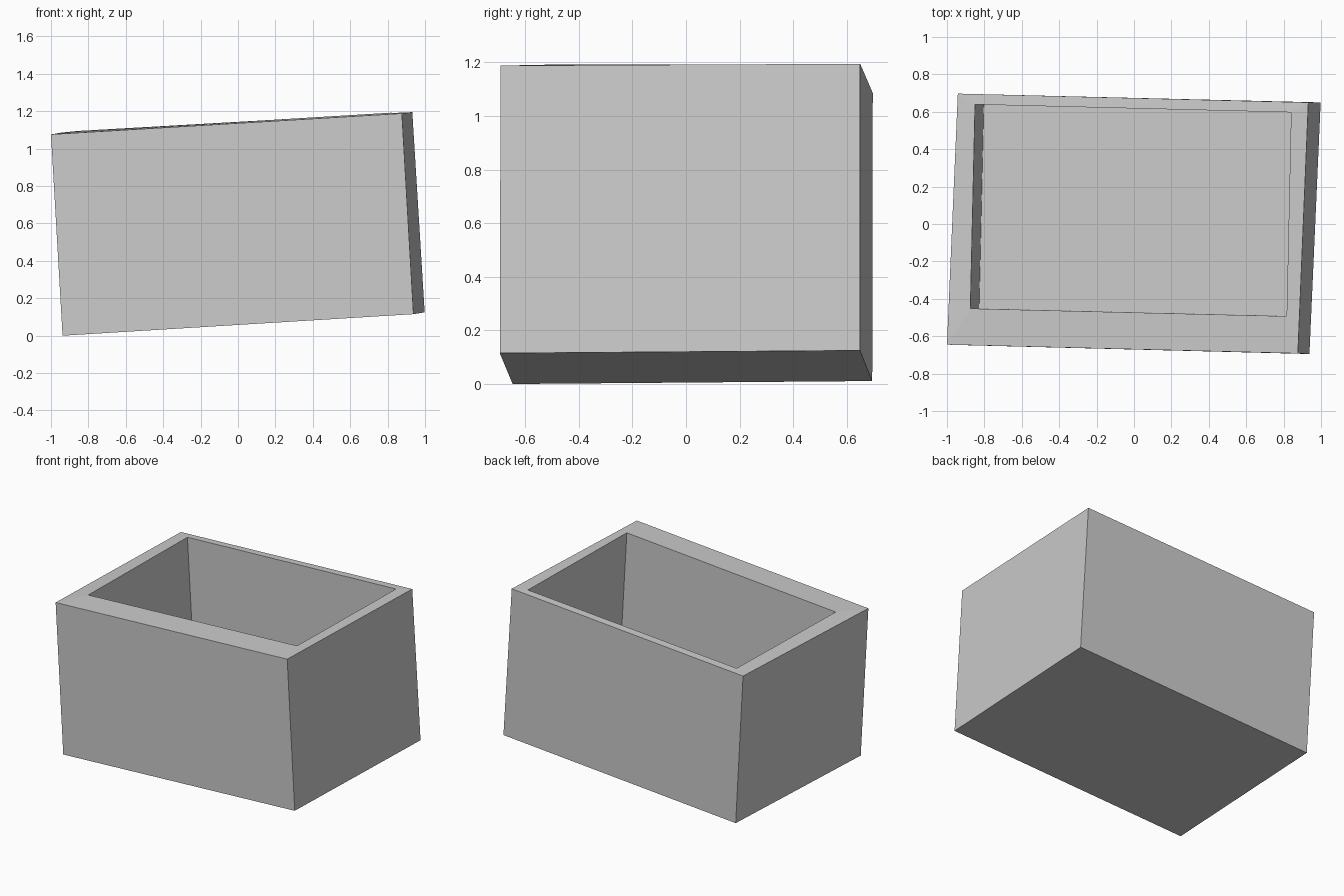
import bpy
import bmesh
from mathutils import Vector

cube = bpy.data.objects.get("Cube")
if cube:
    bpy.data.objects.remove(cube, do_unlink=True)

# Single plain grey
grey = bpy.data.materials.new("plain_grey")
grey.use_nodes = True
colour = (0.6, 0.6, 0.6, 1)
grey.diffuse_color = colour
bsdf = grey.node_tree.nodes["Principled BSDF"]
bsdf.inputs["Base Color"].default_value = colour
bsdf.inputs["Roughness"].default_value = 0.8

# Slightly tilted rings, each counter-clockwise from the front -x corner
base = [(-0.938, -0.647, 0), (0.938, -0.695, 0.115), (0.998, 0.65, 0.125), (-0.882, 0.695, 0.011)]
outer_rim = [(-1, -0.645, 1.076), (0.876, -0.692, 1.188), (0.932, 0.65, 1.195), (-0.942, 0.697, 1.086)]
inner_rim = [(-0.875, -0.452, 1.09), (0.816, -0.493, 1.192), (0.84, 0.597, 1.191), (-0.85, 0.639, 1.095)]
sink = Vector((0.047, 0, -0.81))
floor = [Vector(p) + sink for p in inner_rim]

# Walk the rings from the underside, over the rim, down to the cavity floor
bm = bmesh.new()
rings = [[bm.verts.new(p) for p in ring] for ring in (base, outer_rim, inner_rim, floor)]
for low, high in zip(rings, rings[1:]):
    for i in range(4):
        j = (i + 1) % 4
        bm.faces.new((low[i], low[j], high[j], high[i]))
bm.faces.new(reversed(rings[0]))
bm.faces.new(rings[-1])
bmesh.ops.recalc_face_normals(bm, faces=bm.faces)

mesh = bpy.data.meshes.new("open_box")
bm.to_mesh(mesh)
bm.free()
mesh.materials.append(grey)
box = bpy.data.objects.new("open_box", mesh)
bpy.context.collection.objects.link(box)
